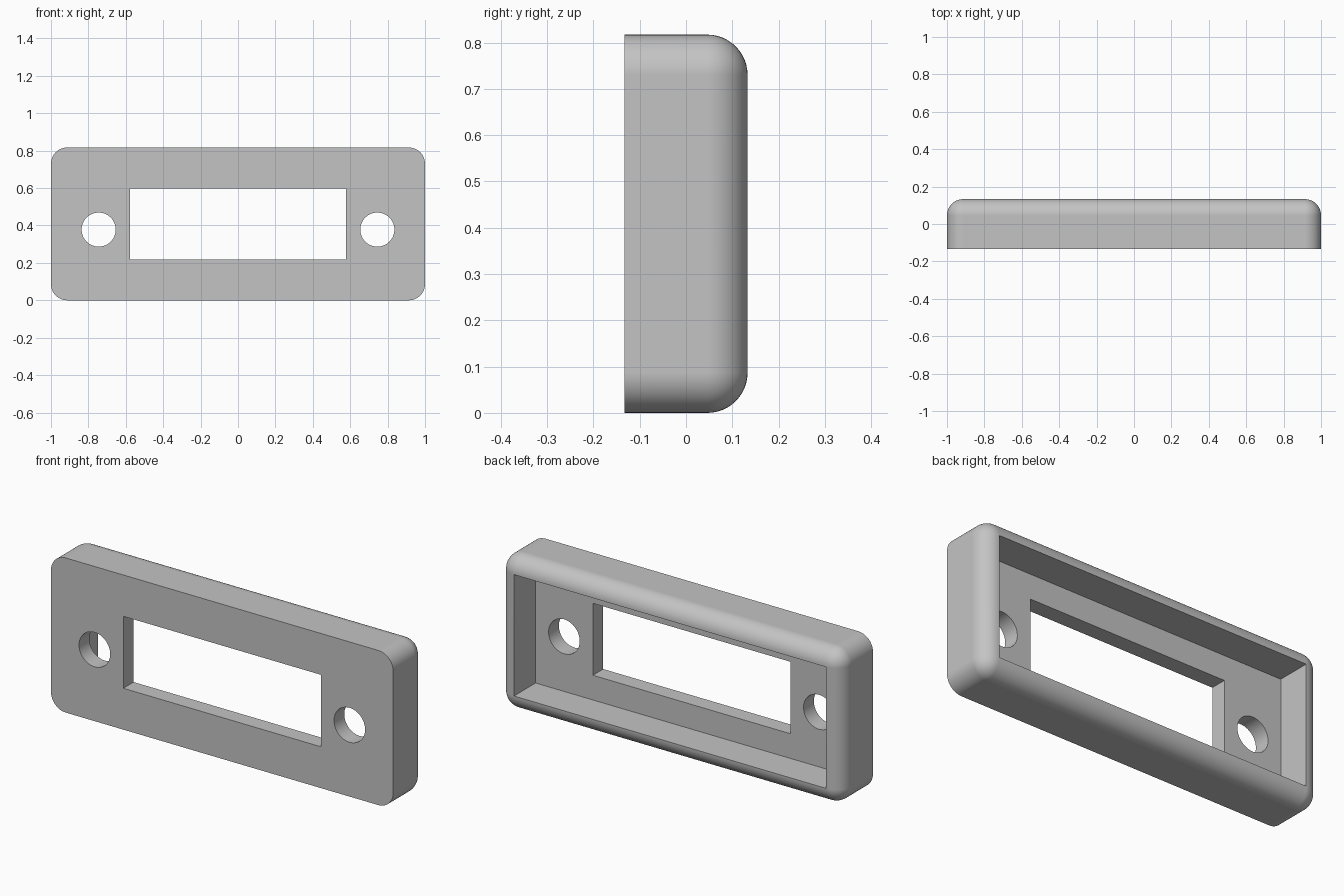
import bpy
import bmesh
from math import radians
from mathutils import Matrix, Vector

cube = bpy.data.objects.get("Cube")
if cube:
    bpy.data.objects.remove(cube, do_unlink=True)

HEIGHT = 0.817
HALF_DEPTH = 0.133
ROUND = 0.087       # radius of corners and back edges
WALL = 0.088        # side wall thickness
FLOOR_Y = -0.047    # inner side of the front plate
MID_Z = HEIGHT / 2

grey = bpy.data.materials.new("plain grey")
grey.use_nodes = True
grey.diffuse_color = (0.55, 0.55, 0.55, 1)
grey.node_tree.nodes["Principled BSDF"].inputs["Base Color"].default_value = grey.diffuse_color


def make_object(name, bm):
    bmesh.ops.recalc_face_normals(bm, faces=bm.faces)
    mesh = bpy.data.meshes.new(name)
    bm.to_mesh(mesh)
    bm.free()
    mesh.materials.append(grey)
    obj = bpy.data.objects.new(name, mesh)
    bpy.context.collection.objects.link(obj)
    return obj


def box(size, centre):
    bm = bmesh.new()
    bmesh.ops.create_cube(bm, size=1, matrix=Matrix.Translation(centre) @ Matrix.Diagonal((*size, 1)))
    return bm


# Bezel body: every edge rounded except those of the flat front
bm = box((2, 2 * HALF_DEPTH, HEIGHT), Vector((0, 0, MID_Z)))
edges = [e for e in bm.edges if any(v.co.y > 0 for v in e.verts)]
bmesh.ops.bevel(bm, geom=edges, offset=ROUND, offset_type='OFFSET',
                segments=12, profile=0.5, affect='EDGES', clamp_overlap=True)
bezel = make_object("bezel_frame", bm)

# Cutters: back pocket, display window, two screw holes
pocket_depth = 0.5
cutters = [
    make_object("pocket_cutter", box((2 - 2 * WALL, pocket_depth, HEIGHT - 2 * WALL),
                                     Vector((0, FLOOR_Y + pocket_depth / 2, MID_Z)))),
    make_object("window_cutter", box((1.154, 1, 0.38), Vector((0, 0, MID_Z)))),
]
for side in (-1, 1):
    bm = bmesh.new()
    bmesh.ops.create_cone(bm, cap_ends=True, segments=64, radius1=0.091, radius2=0.091, depth=1,
                          matrix=Matrix.Translation((side * 0.745, 0, 0.378))
                          @ Matrix.Rotation(radians(90), 4, 'X'))
    cutters.append(make_object("hole_cutter", bm))

bpy.ops.object.select_all(action='DESELECT')
bezel.select_set(True)
bpy.context.view_layer.objects.active = bezel
for cutter in cutters:
    cutter.hide_render = True
    cut = bezel.modifiers.new(cutter.name, 'BOOLEAN')
    cut.operation = 'DIFFERENCE'
    cut.solver = 'EXACT'
    cut.object = cutter
    bpy.ops.object.modifier_apply(modifier=cut.name)
    bpy.data.objects.remove(cutter, do_unlink=True)

# Smooth rounds with crisp flat faces
bpy.ops.object.shade_smooth_by_angle(angle=radians(30))
weighted = bezel.modifiers.new("flat_face_normals", 'WEIGHTED_NORMAL')
weighted.keep_sharp = True
